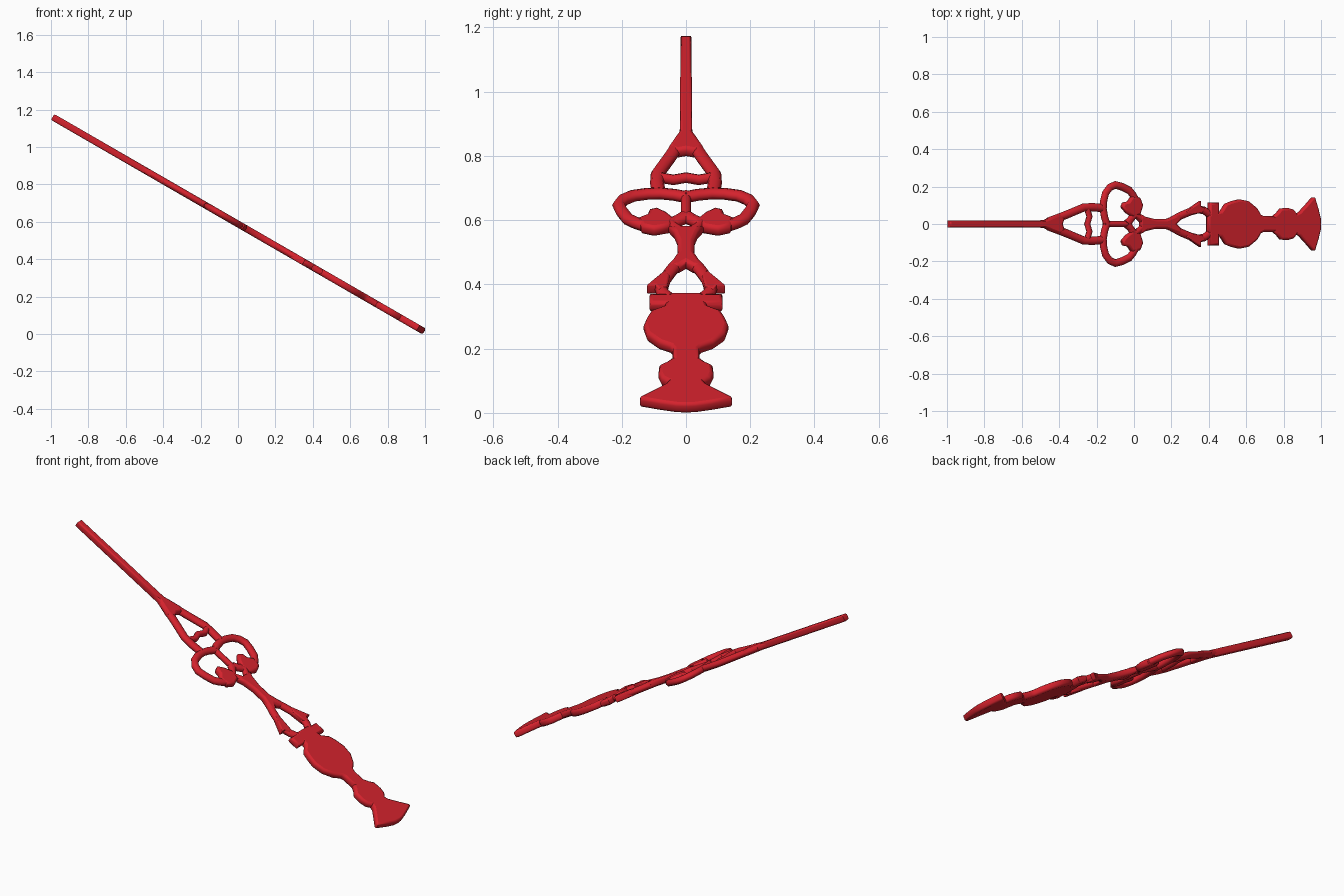
import bpy, math

TILT = math.radians(30)
HALF = 0.018      # half thickness
mat = bpy.data.materials.new("red")
mat.diffuse_color = (0.66, 0.016, 0.026, 1)


def finish(name, cu, flat=1.0):
    """Tilt the flat part into place and turn it into a mesh."""
    ob = bpy.data.objects.new(name, cu)
    bpy.context.collection.objects.link(ob)
    ob.rotation_euler = (0, TILT, 0)
    ob.scale.z = flat
    ob.location.z = 0.588
    cu.materials.append(mat)
    bpy.ops.object.select_all(action='DESELECT')
    ob.select_set(True)
    bpy.context.view_layer.objects.active = ob
    bpy.ops.object.convert(target='MESH')
    bpy.ops.object.shade_smooth_by_angle(angle=math.radians(50))
    return ob


def add_spline(cu, pts, closed):
    """Points are given as seen from the top, so stretch x along the tilt."""
    sp = cu.splines.new('POLY')
    sp.points.add(len(pts) - 1)
    for p, (x, y) in zip(sp.points, pts):
        p.co = (x / math.cos(TILT), y, 0, 1)
    sp.use_cyclic_u = closed


def plate(name, pts, bevel=0.012):
    cu = bpy.data.curves.new(name, 'CURVE')
    cu.dimensions, cu.fill_mode = '2D', 'BOTH'
    cu.extrude, cu.bevel_depth = HALF - bevel, bevel
    cu.offset, cu.bevel_resolution = -bevel, 1
    add_spline(cu, pts, True)
    return finish(name, cu)


def sym_plate(name, half, bevel=0.012):
    return plate(name, half + [(x, -y) for x, y in reversed(half) if y > 0], bevel)


def bar(name, pts, r=0.021):
    cu = bpy.data.curves.new(name, 'CURVE')
    cu.dimensions, cu.fill_mode = '3D', 'FULL'
    cu.bevel_depth, cu.bevel_resolution, cu.use_fill_caps = r, 2, True
    add_spline(cu, pts, False)
    return finish(name, cu, min(1, HALF / r))


# Pointer rod, and the wedge where it splits
sym_plate("pointer_rod", [(-0.991, 0.0175), (-0.46, 0.0185)], 0.008)
sym_plate("pointer_wedge", [(-0.52, 0.017), (-0.48, 0.022), (-0.40, 0.055),
                            (-0.375, 0.03), (-0.385, 0)])

# Centre strips
bar("upper_crossbar", [(-0.25, 0.08), (-0.238, 0.04), (-0.25, 0), (-0.238, -0.04), (-0.25, -0.08)], 0.017)
bar("lobe_divider", [(-0.16, 0), (-0.03, 0)], 0.016)
sym_plate("neck", [(0.03, 0.055), (0.06, 0.038), (0.11, 0.026), (0.17, 0.026),
                   (0.21, 0.042), (0.25, 0.057), (0.245, 0.02), (0.225, 0)])

# Mirrored scrollwork
for side, s in (("left", 1), ("right", -1)):
    m = lambda pts: [(x, s * y) for x, y in pts]
    bar(f"upper_frame_{side}", m([(-0.46, 0.012), (-0.36, 0.05), (-0.27, 0.088),
                                  (-0.22, 0.09), (-0.17, 0.085)]), 0.022)
    bar(f"lobe_{side}", m([(-0.145, 0), (-0.157, 0.035), (-0.165, 0.08), (-0.163, 0.12),
                           (-0.152, 0.165), (-0.13, 0.195), (-0.10, 0.209), (-0.065, 0.199),
                           (-0.025, 0.18), (-0.005, 0.155), (0.015, 0.12), (0.018, 0.09),
                           (0.0, 0.05), (-0.035, 0)]))
    plate(f"lobe_bud_{side}", m([(-0.07, 0.09), (-0.06, 0.115), (-0.035, 0.12), (-0.015, 0.15),
                                 (0.03, 0.14), (0.045, 0.10), (0.03, 0.05), (-0.01, 0.035),
                                 (-0.045, 0.06)]))
    bar(f"diamond_{side}", m([(-0.04, 0.005), (0.006, 0.05), (0.058, 0.005)]), 0.019)
    bar(f"lower_frame_{side}", m([(0.20, 0.018), (0.25, 0.045), (0.30, 0.066), (0.345, 0.078),
                                  (0.375, 0.072), (0.405, 0.05)]))
    plate(f"barb_{side}", m([(0.27, 0.065), (0.33, 0.107), (0.352, 0.122), (0.352, 0.095),
                             (0.375, 0.085), (0.36, 0.06), (0.30, 0.05)]), 0.006)

# Collar, bulb, stem, ball and flared foot
sym_plate("collar", [(0.397, 0.114), (0.45, 0.114)])
sym_plate("bulb", [(0.39, 0.05), (0.46, 0.068), (0.485, 0.108), (0.52, 0.122), (0.56, 0.132),
                   (0.61, 0.122), (0.655, 0.085), (0.675, 0.05), (0.69, 0.042), (0.76, 0.042)])
sym_plate("ball", [(0.74, 0.042), (0.762, 0.06), (0.78, 0.083), (0.82, 0.086),
                   (0.85, 0.077), (0.868, 0.055), (0.885, 0.045)])
sym_plate("flared_foot", [(0.85, 0.048), (0.88, 0.062), (0.915, 0.10), (0.952, 0.143),
                          (0.963, 0.143), (0.982, 0.08), (0.994, 0.03), (0.996, 0)], 0.01)
